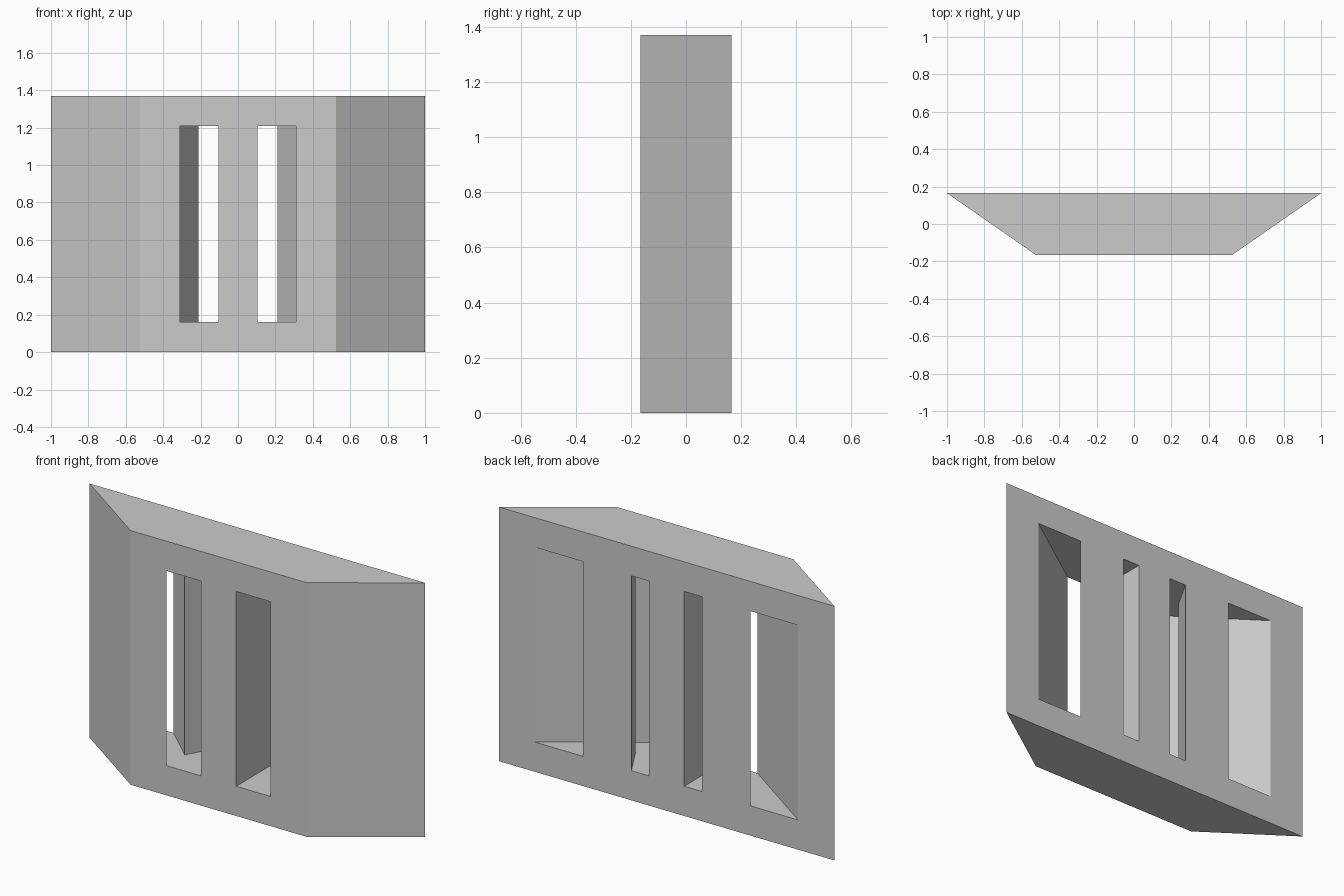
import bpy
import bmesh

cube = bpy.data.objects.get("Cube")
if cube:
    bpy.data.objects.remove(cube, do_unlink=True)

HALF_DEPTH = 0.165
HEIGHT = 1.37
OVER = HALF_DEPTH + 0.04  # cutters reach past the wall

grey = bpy.data.materials.new("plain grey")
grey.use_nodes = True
color = (0.6, 0.6, 0.6, 1)
grey.diffuse_color = color
grey.node_tree.nodes["Principled BSDF"].inputs["Base Color"].default_value = color


def prism(name, plan, z0, z1):
    """Extrude a plan outline upward from z0 to z1."""
    bm = bmesh.new()
    face = bm.faces.new([bm.verts.new((x, y, z0)) for x, y in plan])
    top = bmesh.ops.extrude_face_region(bm, geom=[face])["geom"]
    verts = [v for v in top if isinstance(v, bmesh.types.BMVert)]
    bmesh.ops.translate(bm, verts=verts, vec=(0, 0, z1 - z0))
    bmesh.ops.recalc_face_normals(bm, faces=bm.faces)
    mesh = bpy.data.meshes.new(name)
    bm.to_mesh(mesh)
    bm.free()
    mesh.materials.append(grey)
    obj = bpy.data.objects.new(name, mesh)
    bpy.context.collection.objects.link(obj)
    return obj


# Wall block with bevelled ends
wall = prism("slotted_wall", [(-1, HALF_DEPTH), (-0.525, -HALF_DEPTH),
                              (0.525, -HALF_DEPTH), (1, HALF_DEPTH)], 0, HEIGHT)

# Forked slot: one front opening, a straight branch and a slanted branch
fork = [(0.105, -OVER), (0.31, -OVER), (0.31, -HALF_DEPTH),
        (0.785, HALF_DEPTH), (0.785, OVER), (0.5, OVER), (0.5, HALF_DEPTH),
        (0.31, -0.012), (0.21, HALF_DEPTH), (0.21, OVER), (0.105, OVER)]

for side, label in ((1, "left"), (-1, "right")):
    cutter = prism(label + "_slot_cutter", [(side * x, y) for x, y in fork], 0.16, 1.21)
    cutter.hide_render = True
    mod = wall.modifiers.new(label + "_slot", "BOOLEAN")
    mod.operation = "DIFFERENCE"
    mod.solver = "EXACT"
    mod.object = cutter
    bpy.context.view_layer.objects.active = wall
    bpy.ops.object.modifier_apply(modifier=mod.name)
    bpy.data.objects.remove(cutter, do_unlink=True)
